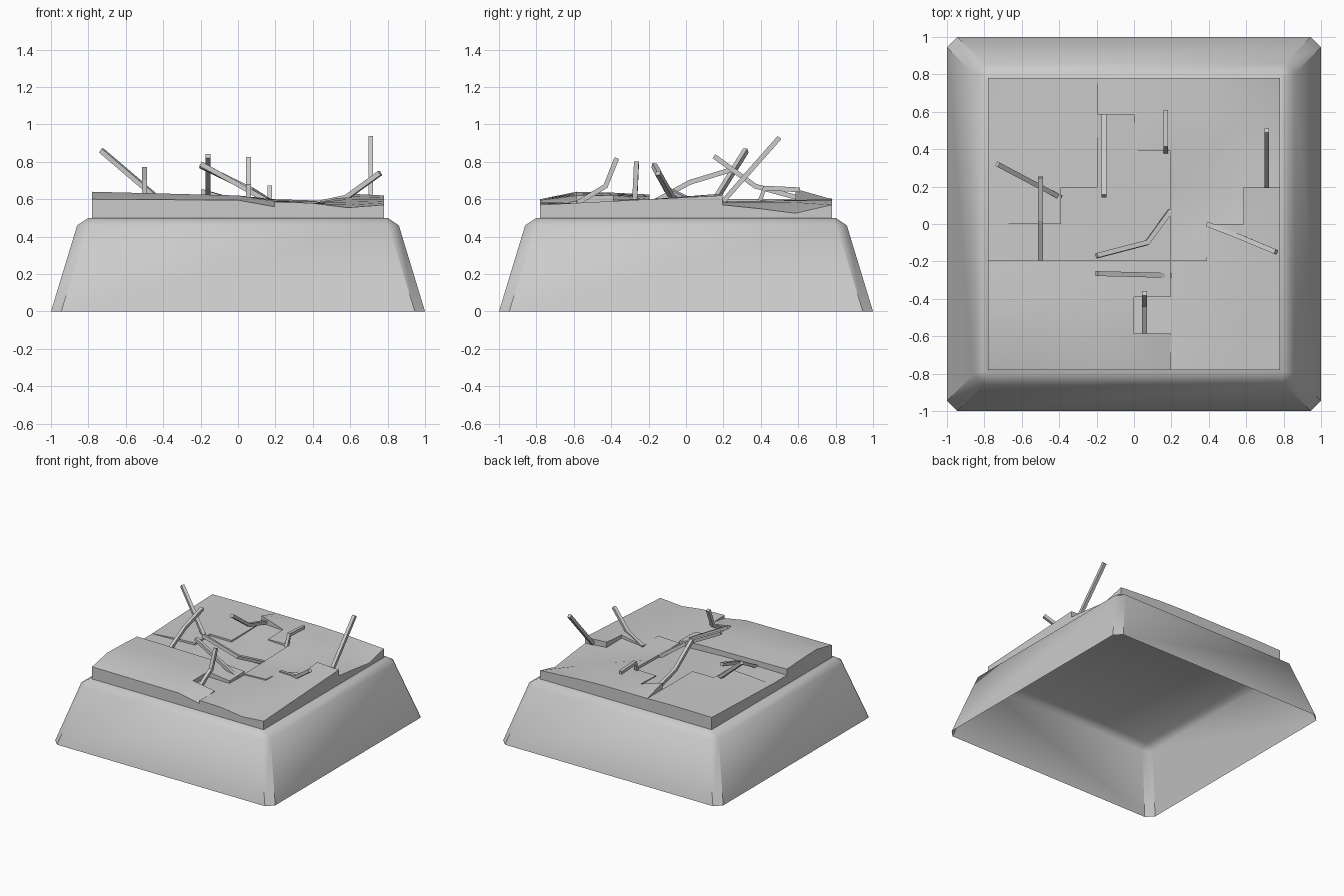
import bpy, bmesh, math
from mathutils import Vector

if "Cube" in bpy.data.objects:
    bpy.data.objects.remove(bpy.data.objects["Cube"])

S = 0.195          # grid step of the slab
N = 8
E0 = -0.78


def finish(bm, name, smooth=None):
    bmesh.ops.recalc_face_normals(bm, faces=bm.faces)
    me = bpy.data.meshes.new(name)
    bm.to_mesh(me)
    bm.free()
    ob = bpy.data.objects.new(name, me)
    bpy.context.collection.objects.link(ob)
    if smooth:
        bpy.ops.object.select_all(action='DESELECT')
        ob.select_set(True)
        bpy.context.view_layer.objects.active = ob
        bpy.ops.object.shade_smooth_by_angle(angle=math.radians(smooth))
    return ob


# tapered plinth with chamfered corners, open underneath
bm = bmesh.new()
rings = []
for h, c, z in [(1, .055, 0), (.86, .055, .46), (.80, .012, .5)]:
    k = h - c
    pts = [(k, -h), (h, -k), (h, k), (k, h), (-k, h), (-h, k), (-h, -k), (-k, -h)]
    rings.append([bm.verts.new((x, y, z)) for x, y in pts])
for a, b in zip(rings, rings[1:]):
    for i in range(8):
        j = (i + 1) % 8
        bm.faces.new((a[i], a[j], b[j], b[i]))
bm.faces.new(rings[-1])
finish(bm, "plinth", 40)

# broken slab: which plate each grid cell belongs to, back row first
layout = ["AAAEEEEE",
          "AAABEEEE",
          "AAABBEEE",
          "AABBBEED",
          "BBBBBEDD",
          "CCCCCDDD",
          "CCCCDDDD",
          "CCCCCDDD"]
# the two middle front rows hold the stepped crack
layout[4] = "BBBBBEDD"
layout[3] = "AABBBEED"
layout[2] = "AAABBEEE"

# plate: x range, y range, front and back height profiles
plates = {
    "A": ((-.78, -.195), (0, .78), (.575, .60, .60), (.60, .605, .60)),
    "B": ((-.78, .195), (-.195, .585), (.575, .58, .56), (.57, .60, .575)),
    "D": ((0, .78), (-.78, .195), (.59, .585, .58, .555, .57), (.56, .56, .575, .63, .62)),
    "E": ((-.195, .78), (-.195, .78), (.56, .57, .585, .59, .59), (.60, .60, .60, .585, .57)),
}
C_ROWS = [(.60, .595, .56), (.64, .62, .59), (.635, .62, .595), (.625, .615, .60)]
BUMPS = {("E", 3, 7): .655, ("E", 8, 7): .525, ("E", 8, 6): .55, ("E", 8, 5): .57,
         ("E", 6, 5): .55, ("E", 6, 4): .57}


def sample(prof, t):
    t = min(max(t, 0), 1) * (len(prof) - 1)
    i = min(int(t), len(prof) - 2)
    return prof[i] + (prof[i + 1] - prof[i]) * (t - i)


def height(p, i, j):
    if (p, i, j) in BUMPS:
        return BUMPS[p, i, j]
    if p == "C":
        a, b, c = C_ROWS[min(j, 3)]
        return a + (b - a) * i / 4 if i <= 4 else c
    (x0, x1), (y0, y1), front, back = plates[p]
    x, y = E0 + i * S, E0 + j * S
    u, v = (x - x0) / (x1 - x0), min(max((y - y0) / (y1 - y0), 0), 1)
    return sample(front, u) * (1 - v) + sample(back, u) * v


for p, label in zip("ABCDE", ("back_left", "middle", "front_left", "front_right", "back_right")):
    bm = bmesh.new()
    top, low = {}, {}

    def vert(store, i, j, z):
        if (i, j) not in store:
            store[i, j] = bm.verts.new((E0 + i * S, E0 + j * S, z))
        return store[i, j]

    def cell(i, j):
        return layout[N - 1 - j][i] if 0 <= i < N and 0 <= j < N else None

    for i in range(N):
        for j in range(N):
            if cell(i, j) != p:
                continue
            c = [(i, j), (i + 1, j), (i + 1, j + 1), (i, j + 1)]
            bm.faces.new([vert(top, *q, height(p, *q)) for q in c])
            # walls along cracks and outer edges
            for k, (dx, dy) in enumerate([(0, -1), (1, 0), (0, 1), (-1, 0)]):
                if cell(i + dx, j + dy) != p:
                    a, b = c[k], c[(k + 1) % 4]
                    bm.faces.new((top[a], vert(low, *a, .5), vert(low, *b, .5), top[b]))
    finish(bm, "slab_" + label, 35)


# square bars sticking out of the cracks
def bar(name, pts, r=.013):
    pts = [Vector(q) for q in pts]
    bm = bmesh.new()
    rings = []
    d0 = pts[-1] - pts[0]
    side = Vector((d0.y, -d0.x, 0)).normalized()
    for k, q in enumerate(pts):
        d = (pts[min(k + 1, len(pts) - 1)] - pts[max(k - 1, 0)]).normalized()
        s = (side - d * side.dot(d)).normalized()
        n = s.cross(d)
        rings.append([bm.verts.new(q + s * r * a + n * r * b)
                      for a, b in ((-1, -1), (1, -1), (1, 1), (-1, 1))])
    for a, b in zip(rings, rings[1:]):
        for i in range(4):
            j = (i + 1) % 4
            bm.faces.new((a[i], a[j], b[j], b[i]))
    bm.faces.new(rings[0])
    bm.faces.new(rings[-1])
    finish(bm, name)


bars = [
    [(-.73, .32, .86), (-.39, .14, .57)],
    [(-.50, .25, .76), (-.50, .02, .69), (-.50, -.20, .57)],
    [(-.16, .15, .83), (-.16, .37, .67), (-.16, .59, .61)],
    [(.17, .61, .65), (.17, .42, .66), (.17, .385, .56)],
    [(-.20, -.17, .78), (.07, -.10, .65), (.195, .07, .57)],
    [(-.20, -.265, .79), (.195, -.275, .57)],
    [(.057, -.37, .82), (.057, -.43, .67), (.057, -.58, .58)],
    [(.71, .50, .93), (.71, .20, .59)],
    [(.76, -.15, .74), (.58, -.075, .61), (.39, 0, .57)],
]
for n, pts in enumerate(bars, 1):
    bar(f"bar_{n}", pts)
